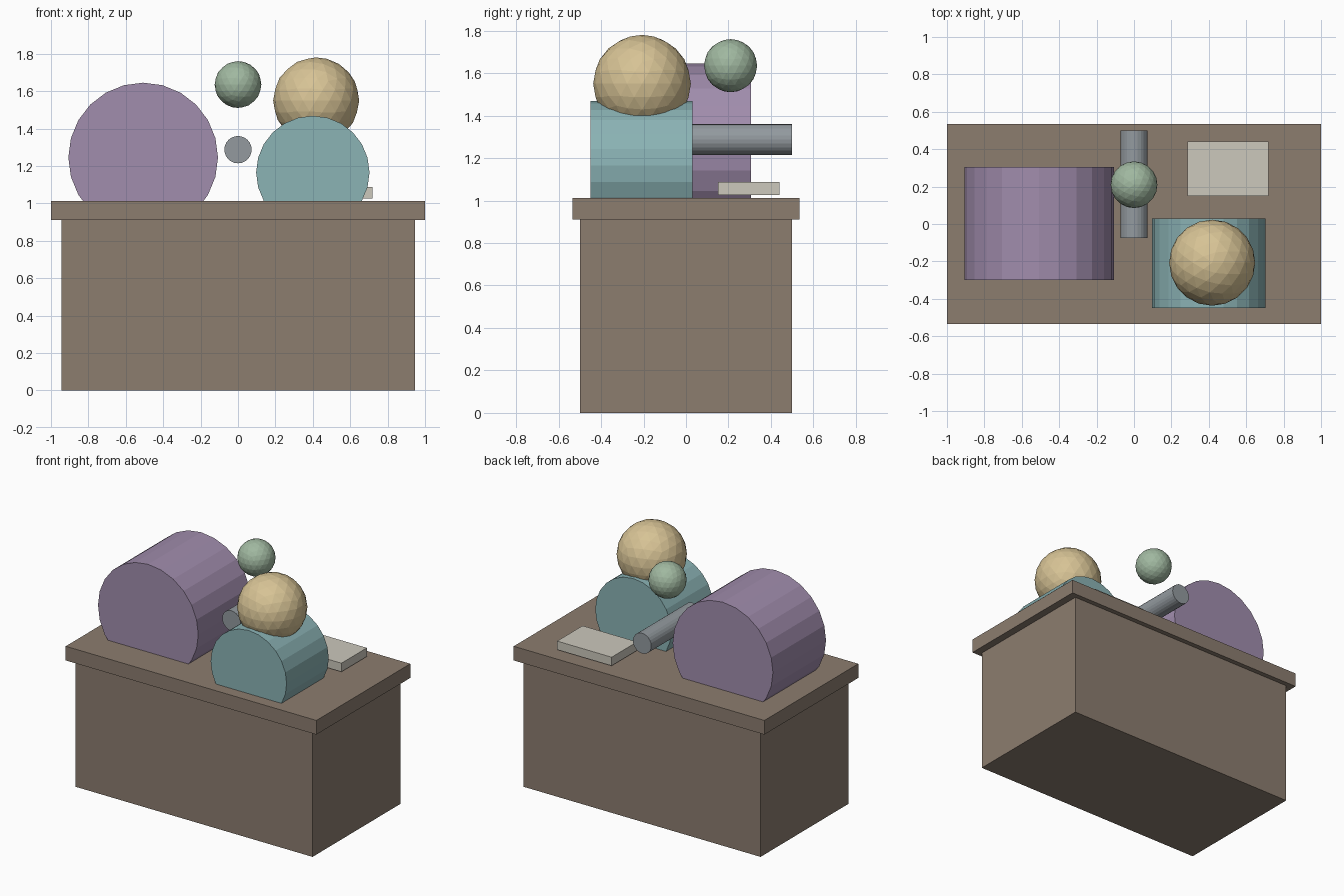
import bpy
import math

old = bpy.data.objects.get("Cube")
if old:
    bpy.data.objects.remove(old, do_unlink=True)


def material(name, rgb):
    """Flat colour from 0-255 screen values, stored as linear."""
    lin = [((c / 255 + 0.055) / 1.055) ** 2.4 for c in rgb]
    mat = bpy.data.materials.new(name)
    mat.use_nodes = True
    mat.diffuse_color = (*lin, 1)
    bsdf = next(n for n in mat.node_tree.nodes if n.type == "BSDF_PRINCIPLED")
    bsdf.inputs["Base Color"].default_value = (*lin, 1)
    bsdf.inputs["Roughness"].default_value = 0.8
    return mat


def finish(name, mat):
    obj = bpy.context.object
    obj.name = obj.data.name = name
    obj.data.materials.append(mat)
    return obj


def box(name, mat, low, high):
    centre = [(a + b) / 2 for a, b in zip(low, high)]
    bpy.ops.mesh.primitive_cube_add(size=1, location=centre)
    obj = finish(name, mat)
    obj.scale = [b - a for a, b in zip(low, high)]
    return obj


def drum(name, mat, x, z, radius, y_front, y_back):
    """Faceted cylinder lying along y."""
    bpy.ops.mesh.primitive_cylinder_add(
        vertices=24, radius=radius, depth=y_back - y_front,
        location=(x, (y_front + y_back) / 2, z), rotation=(math.pi / 2, 0, 0))
    return finish(name, mat)


def ball(name, mat, centre, radius):
    bpy.ops.mesh.primitive_ico_sphere_add(subdivisions=3, radius=radius, location=centre)
    return finish(name, mat)


brown = material("warm brown", (140, 125, 111))
lavender = material("lavender", (161, 141, 173))
teal = material("soft teal", (139, 179, 181))
sand = material("sand yellow", (215, 195, 149))
sage = material("sage green", (160, 184, 160))
grey = material("steel grey", (147, 154, 159))
cream = material("pale cream", (204, 200, 188))

# Cabinet and overhanging top
box("cabinet", brown, (-0.945, -0.5, 0), (0.945, 0.5, 0.91))
box("counter_top", brown, (-1, -0.535, 0.91), (1, 0.535, 1.012))

# Drums sunk into the counter, and the rod between them
drum("large_drum", lavender, -0.507, 1.245, 0.4, -0.3, 0.305)
drum("small_drum", teal, 0.4, 1.165, 0.303, -0.45, 0.03)
drum("rod", grey, 0, 1.287, 0.073, -0.075, 0.5)

# Balls
ball("large_ball", sand, (0.418, -0.207, 1.55), 0.23)
ball("small_ball", sage, (0, 0.21, 1.635), 0.125)

# Slab just above the counter
box("slab", cream, (0.285, 0.15, 1.026), (0.72, 0.44, 1.088))
